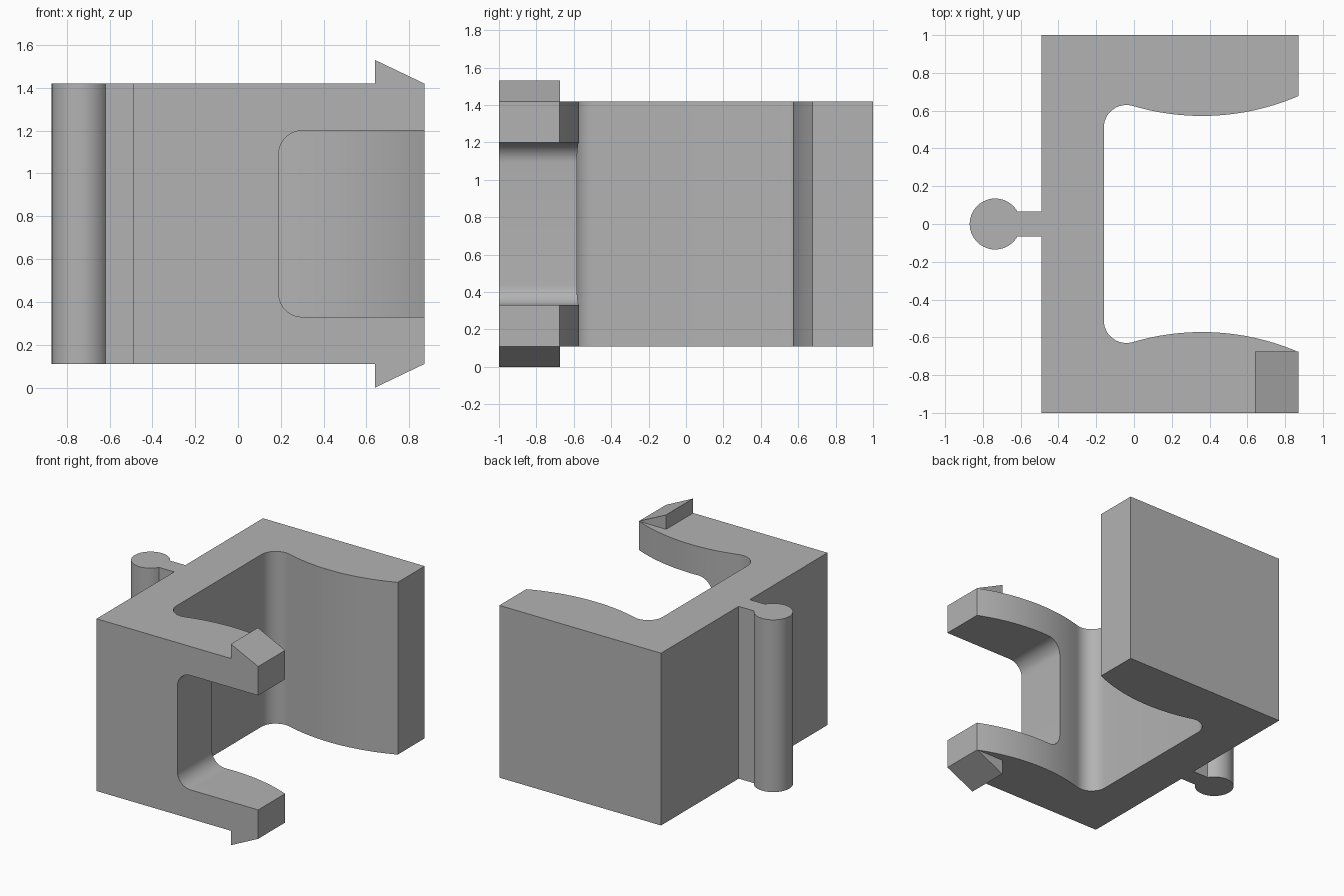
import bpy, bmesh
from math import cos, sin, radians, sqrt, atan2, degrees, asin
from mathutils import Vector

cube = bpy.data.objects.get("Cube")
if cube:
    bpy.data.objects.remove(cube, do_unlink=True)

grey = bpy.data.materials.new("plain grey")
grey.use_nodes = True
COLOUR = (0.45, 0.45, 0.45, 1)
grey.diffuse_color = COLOUR
grey.node_tree.nodes["Principled BSDF"].inputs["Base Color"].default_value = COLOUR

BOTTOM, TOP = 0.11, 1.42
BACK, TIP = -0.49, 0.87


def arc(cx, cy, r, start, end, steps):
    """Points along a circular arc, angles in degrees."""
    angles = [radians(start + (end - start) * i / steps) for i in range(steps + 1)]
    return [(cx + r * cos(a), cy + r * sin(a)) for a in angles]


def extrude(name, outline, low, high, axis="z"):
    """Solid from a flat outline, extruded along z (outline xy) or y (outline xz)."""
    place = (lambda a, b, h: (a, b, h)) if axis == "z" else (lambda a, b, h: (a, h, b))
    bm = bmesh.new()
    face = bm.faces.new([bm.verts.new(place(a, b, low)) for a, b in outline])
    made = bmesh.ops.extrude_face_region(bm, geom=[face])["geom"]
    shift = Vector(place(0, 0, high - low))
    bmesh.ops.translate(bm, vec=shift, verts=[v for v in made if isinstance(v, bmesh.types.BMVert)])
    bmesh.ops.recalc_face_normals(bm, faces=bm.faces)
    mesh = bpy.data.meshes.new(name)
    bm.to_mesh(mesh)
    bm.free()
    mesh.materials.append(grey)
    obj = bpy.data.objects.new(name, mesh)
    bpy.context.collection.objects.link(obj)
    return obj


def smooth(obj):
    bpy.ops.object.select_all(action="DESELECT")
    obj.select_set(True)
    bpy.context.view_layer.objects.active = obj
    bpy.ops.object.shade_smooth_by_angle(angle=radians(30))


# Clip body: a C shape whose arms bulge inwards, with tangent corner fillets
fillet_x, fillet_y, fillet_r = -0.04, 0.51, 0.12
bulge_x, bulge_y = 0.36, 1.86
dx, dy = bulge_x - fillet_x, bulge_y - fillet_y
bulge_r = sqrt(dx * dx + dy * dy) - fillet_r
tangent = degrees(atan2(dy, dx))
end = -90 + degrees(asin((TIP - bulge_x) / bulge_r))
inner = arc(fillet_x, fillet_y, fillet_r, 180, tangent, 12)
inner += arc(bulge_x, bulge_y, bulge_r, tangent - 180, end, 24)[1:]
half = inner + [(TIP, 1), (BACK, 1)]
body = extrude("clip_body", half + [(x, -y) for x, y in reversed(half)], BOTTOM, TOP)

# Rounded slot splitting the front arm into two prongs
slot_x, slot_low, slot_high, r = 0.19, 0.33, 1.20, 0.11
slot = arc(slot_x + r, slot_low + r, r, 270, 180, 10)
slot += arc(slot_x + r, slot_high - r, r, 180, 90, 10)
slot += [(1.2, slot_high), (1.2, slot_low)]
cutter = extrude("slot_cutter", slot, -1.2, -0.3, "y")
cutter.hide_render = True
cutter.hide_set(True)
cut = body.modifiers.new("slot", "BOOLEAN")
cut.operation = "DIFFERENCE"
cut.solver = "EXACT"
cut.object = cutter
bpy.context.view_layer.objects.active = body
bpy.ops.object.modifier_apply(modifier=cut.name)
bpy.data.objects.remove(cutter, do_unlink=True)
smooth(body)

# Barbed hooks on the two prong tips
for name, base, peak in (("upper_hook", TOP, 1.53), ("lower_hook", BOTTOM, 0)):
    extrude(name, [(0.64, base), (TIP, base), (0.64, peak)], -1, -0.675, "y")

# Round rail joined to the back wall by a thin neck
rail_x, rail_r, neck = -0.735, 0.135, 0.067
gap = degrees(asin(neck / rail_r))
rail = arc(rail_x, 0, rail_r, gap, 360 - gap, 48) + [(BACK, -neck), (BACK, neck)]
smooth(extrude("back_rail", rail, BOTTOM, TOP))
